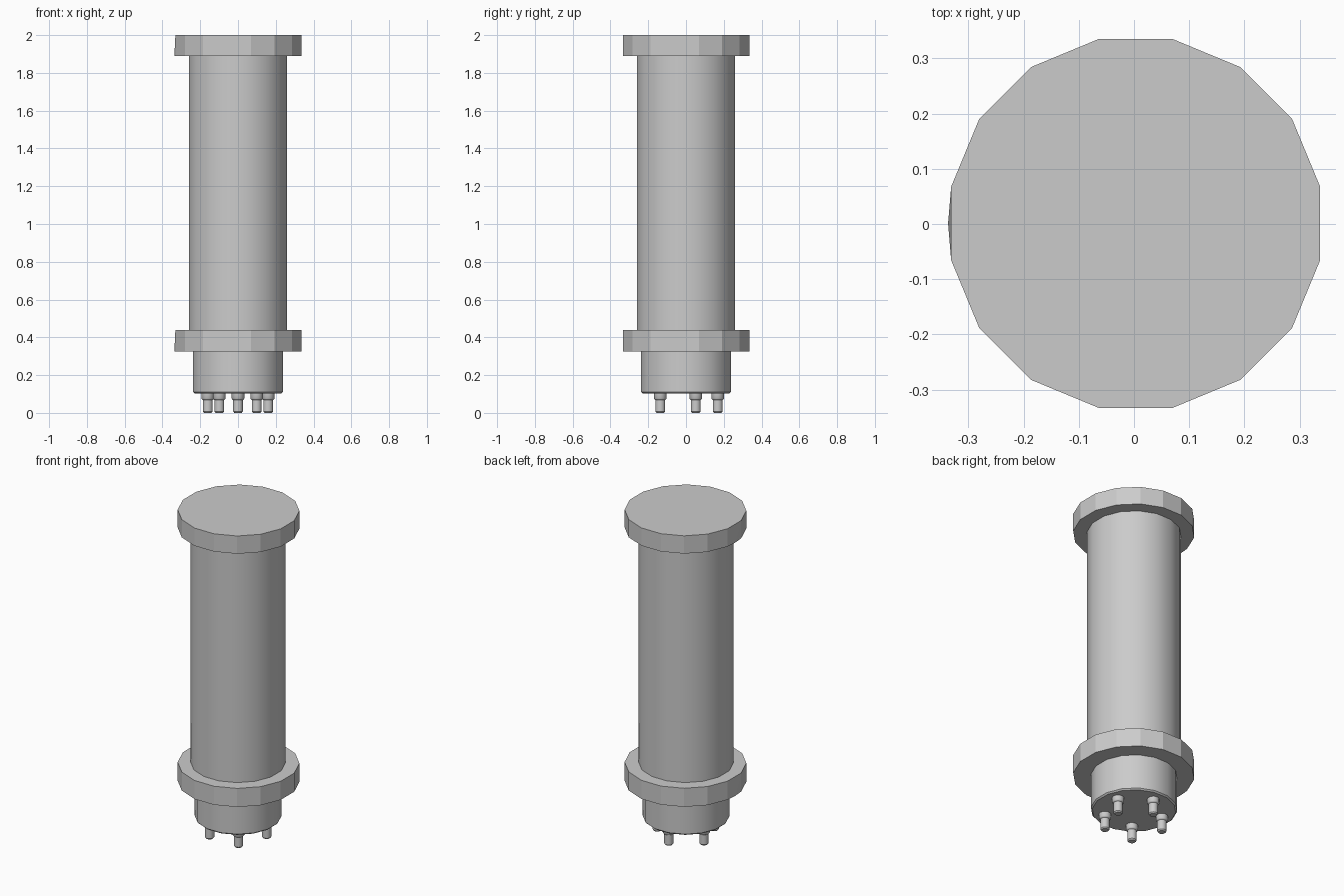
import bpy
import bmesh
import math

if "Cube" in bpy.data.objects:
    bpy.data.objects.remove(bpy.data.objects["Cube"])

SIDES = 16
APOTHEM = math.cos(math.pi / SIDES)


def finish(name, bm, smooth_angle=None):
    bmesh.ops.recalc_face_normals(bm, faces=bm.faces[:])
    mesh = bpy.data.meshes.new(name)
    bm.to_mesh(mesh)
    bm.free()
    obj = bpy.data.objects.new(name, mesh)
    bpy.context.collection.objects.link(obj)
    if smooth_angle:
        bpy.ops.object.select_all(action='DESELECT')
        obj.select_set(True)
        bpy.context.view_layer.objects.active = obj
        bpy.ops.object.shade_smooth_by_angle(angle=math.radians(smooth_angle))
    return obj


def lathe(name, profile, sides=SIDES, x=0, y=0):
    """Stack rings of (radius, z), capped at both ends, flats on the axes."""
    bm = bmesh.new()
    rings = []
    for r, z in profile:
        angles = [2 * math.pi * (i + 0.5) / sides for i in range(sides)]
        rings.append([bm.verts.new((x + r * math.cos(a), y + r * math.sin(a), z))
                      for a in angles])
    for low, high in zip(rings, rings[1:]):
        for i in range(sides):
            j = (i + 1) % sides
            bm.faces.new((low[i], low[j], high[j], high[i]))
    bm.faces.new(rings[0])
    bm.faces.new(rings[-1])
    return finish(name, bm, 35)


def flange(name, z0, z1, r=0.341, cx=0.003, cy=0.001):
    """Flat-sided collar whose left facet has one extra corner at the bottom."""
    bm = bmesh.new()
    angles = [2 * math.pi * (i + 0.5) / SIDES for i in range(SIDES)]
    low, high = [[bm.verts.new((cx + r * math.cos(a), cy + r * math.sin(a), z))
                  for a in angles] for z in (z0, z1)]
    tip = bm.verts.new((-0.337, cy, z0))
    left = SIDES // 2 - 1
    for i in range(SIDES):
        j = (i + 1) % SIDES
        if i == left:
            bm.faces.new((low[i], tip, high[i]))
            bm.faces.new((tip, low[j], high[j]))
            bm.faces.new((tip, high[j], high[i]))
        else:
            bm.faces.new((low[i], low[j], high[j], high[i]))
    bm.faces.new(low[:left + 1] + [tip] + low[left + 1:])
    bm.faces.new(high)
    return finish(name, bm)


# Main tube and its two collars
lathe("body_tube", [(0.26 / APOTHEM, 0.43), (0.26 / APOTHEM, 1.90)])
flange("top_flange", 1.89, 2.0)
flange("lower_flange", 0.325, 0.44)

# Socket base with a slightly softened lower rim
base_r = 0.238 / APOTHEM
lathe("socket_base", [(base_r - 0.008, 0.103), (base_r, 0.111), (base_r, 0.33)])

# Five stepped contact pins in a ring
pin_profile = [(0.020, 0.0), (0.026, 0.007), (0.026, 0.068),
               (0.030, 0.070), (0.034, 0.076), (0.034, 0.11)]
for n in range(5):
    a = math.radians(90 + 72 * n)
    lathe(f"contact_pin_{n + 1}", pin_profile, 16,
          0.168 * math.cos(a), 0.168 * math.sin(a))
